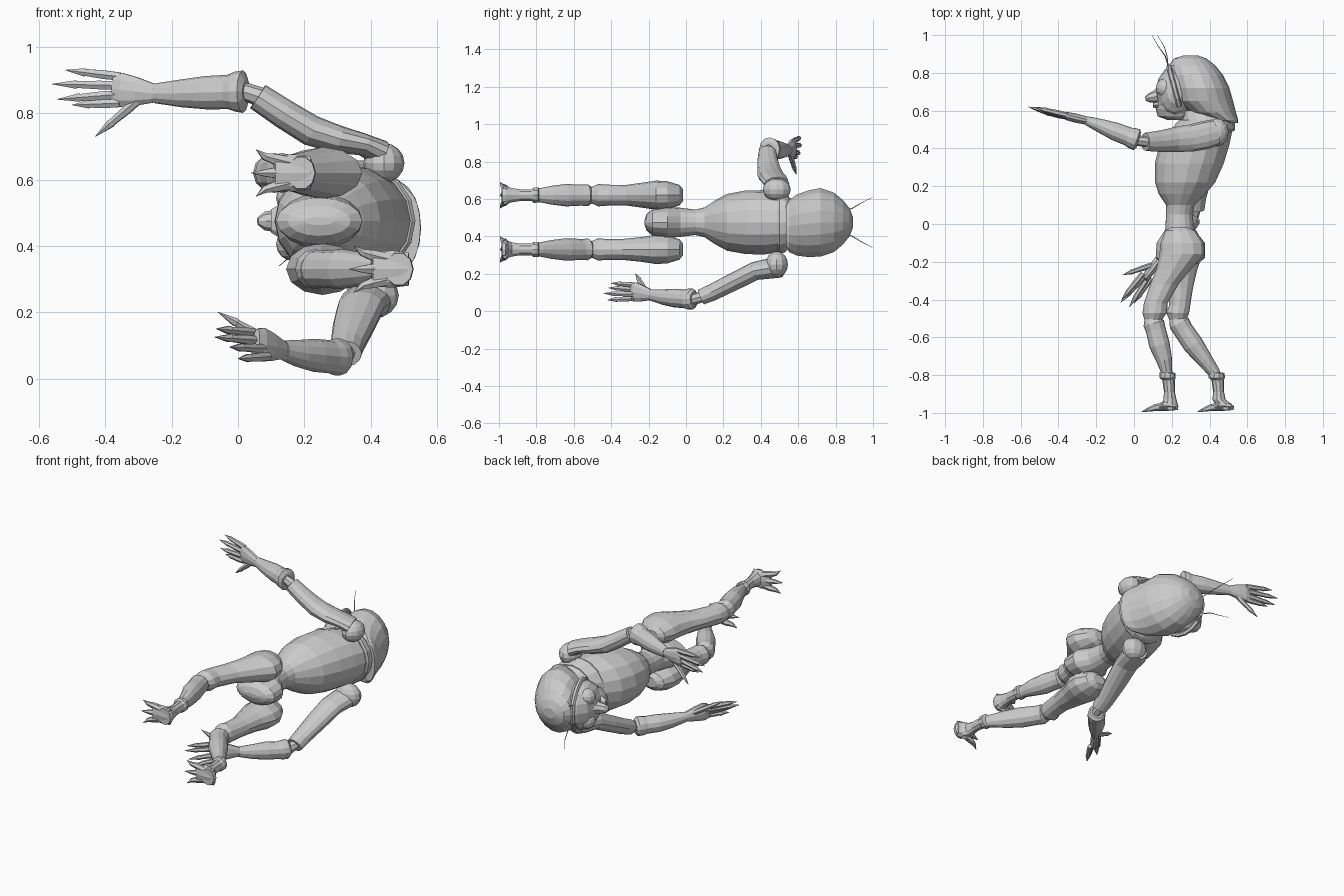
import bpy, bmesh, math
from mathutils import Vector

ZC = 0.475  # symmetry plane of the reclining figure


def tube(name, pts, n=12, axis=None):
    """Loft elliptical rings; each point is x, y, z, radius a, radius b (b leans to z)."""
    bm = bmesh.new()
    c = [Vector(p[:3]) for p in pts]
    rings = []
    for i, p in enumerate(pts):
        t = Vector(axis) if axis else c[min(i + 1, len(c) - 1)] - c[max(i - 1, 0)]
        t.normalize()
        up = Vector((0, 0, 1)) if abs(t.z) < 0.9 else Vector((0, 1, 0))
        b = (up - t * up.dot(t)).normalized()
        a = b.cross(t)
        ra, rb = p[3], p[4] if len(p) > 4 else p[3]
        rings.append([bm.verts.new(c[i] + a * ra * math.cos(k * math.tau / n)
                                   + b * rb * math.sin(k * math.tau / n)) for k in range(n)])
    for r, s in zip(rings, rings[1:]):
        for k in range(n):
            bm.faces.new((r[k], r[(k + 1) % n], s[(k + 1) % n], s[k]))
    bm.faces.new(rings[0])
    bm.faces.new(rings[-1])
    bmesh.ops.recalc_face_normals(bm, faces=bm.faces)
    me = bpy.data.meshes.new(name)
    bm.to_mesh(me)
    bm.free()
    ob = bpy.data.objects.new(name, me)
    bpy.context.collection.objects.link(ob)
    return ob


def profile(name, rows, n=16):
    """Loft along y from rows of y, min x, max x, half depth in z, optional z shift."""
    return tube(name, [((r[1] + r[2]) / 2, r[0], ZC + (r[4] if len(r) > 4 else 0),
                        (r[2] - r[1]) / 2, r[3]) for r in rows], n, (0, 1, 0))


def ball(name, loc, scale):
    bpy.ops.mesh.primitive_uv_sphere_add(segments=12, ring_count=8, radius=1, location=loc)
    ob = bpy.context.object
    ob.name, ob.scale = name, scale
    return ob


# Torso, pelvis and neck
profile("torso", [(-.222, .2, .29, .012), (-.21, .15, .34, .045), (-.18, .115, .375, .07),
                  (-.1, .12, .375, .083), (-.03, .165, .32, .078), (.05, .17, .31, .068),
                  (.1, .17, .32, .08), (.16, .13, .38, .12), (.22, .112, .43, .152),
                  (.32, .11, .475, .17), (.42, .135, .505, .172), (.49, .19, .52, .16),
                  (.55, .25, .525, .135), (.6, .25, .47, .1)])
profile("collar", [(.49, .2, .525, .165), (.5, .2, .535, .17), (.53, .22, .535, .16),
                   (.55, .24, .53, .14)])

# Hooded head
profile("hood", [(.535, .47, .55, .11, -.02), (.55, .4, .552, .14, -.02), (.59, .29, .54, .165, -.015),
                 (.65, .21, .525, .18, -.008), (.72, .2, .505, .186), (.79, .19, .47, .162),
                 (.84, .185, .43, .12), (.875, .21, .385, .075), (.892, .26, .34, .03)], 18)
ball("face", (.215, .695, ZC), (.1, .145, .14))
profile("jaw", [(.55, .18, .27, .05), (.57, .125, .3, .075), (.61, .115, .3, .095),
                (.65, .12, .3, .11)], 12)
tube("nose", [(.16, .7, ZC, .05, .05), (.12, .675, ZC, .035, .035), (.08, .667, ZC, .024, .028),
              (.06, .662, ZC, .01, .012)], 8)
tube("upper_lip", [(.14, .63, ZC, .025, .06), (.1, .63, ZC, .012, .035)], 8)
rim = []
for k in range(13):
    a = math.radians(-35 + 250 * k / 12)
    rim.append((.22 - .035 * math.sin(a), .7 + .132 * math.sin(a),
                ZC + .148 * math.cos(a), .014, .014))
tube("hood_rim", rim, 6)
for s, label in ((1, "upper"), (-1, "lower")):
    ball(label + "_eye", (.165, .72, ZC + s * .07), (.05, .052, .05))
    dx = .03 * (s < 0)
    tube(label + "_antenna", [(.18, .84, ZC + s * .06, .003), (.165 + dx / 3, .89, ZC + s * .075, .003),
                              (.13 + dx, .94, ZC + s * .105, .002),
                              (.095 + dx, .998, ZC + s * .135, .001)], 5)

# Legs: thigh, knee, calf, ankle and clawed foot
def leg(side, z, thigh, shin, ankle, hx):
    y_axis = (0, -1, 0)
    tube(side + "_thigh", [(x, y, z, ra, rb) for x, y, ra, rb in thigh], 12, y_axis)
    tube(side + "_shin", [(x, y, z, ra, rb) for x, y, ra, rb in shin], 12)
    ax, ay = ankle
    tube(side + "_ankle", [(ax - .01, -.785, z, .033), (ax, -.79, z, .042), (ax, -.815, z, .043),
                           (ax + .005, -.825, z, .033), (ax + .01, -.89, z, .029, .033),
                           (ax + .012, -.93, z, .035, .04), (hx - .04, -.965, z, .045, .052),
                           (hx - .04, -.985, z, .042, .05)], 10, y_axis)
    tube(side + "_instep", [(hx - .01, -.968, z, .018, .05), (hx - .06, -.962, z, .028, .056),
                            (hx - .12, -.975, z, .014, .052)], 8)
    for i in (-1, 0, 1):
        tube(side + "_toe", [(hx - .07, -.965, z + i * .03, .02), (hx - .12, -.972, z + i * .042, .018),
                             (hx - .15, -.982, z + i * .05, .012),
                             (hx - (.19 if i == 0 else .175), -.994, z + i * .07, .001)], 6)


leg("upper", .62,
    [(.24, -.015, .04, .03), (.245, -.035, .08, .055), (.255, -.1, .115, .075), (.255, -.16, .12, .078),
     (.21, -.24, .092, .066), (.16, -.32, .075, .055), (.115, -.42, .063, .056),
     (.11, -.47, .065, .06), (.105, -.49, .055, .05), (.1, -.52, .04, .038)],
    [(.1, -.47, .035, .035), (.1, -.505, .045, .045), (.105, -.525, .056, .058), (.115, -.56, .053, .056),
     (.135, -.64, .055, .06), (.16, -.72, .042, .05), (.172, -.78, .03, .038), (.178, -.81, .03, .038)],
    (.178, -.8), .23)
leg("lower", .33,
    [(.25, -.015, .04, .03), (.25, -.035, .08, .055), (.255, -.1, .11, .075), (.255, -.16, .11, .078),
     (.25, -.24, .085, .066), (.25, -.34, .062, .056), (.242, -.43, .056, .056),
     (.232, -.47, .06, .06), (.232, -.49, .053, .05), (.232, -.52, .04, .038)],
    [(.225, -.47, .035, .035), (.23, -.505, .045, .045), (.24, -.525, .056, .058), (.26, -.56, .053, .056),
     (.315, -.64, .055, .06), (.375, -.72, .042, .05), (.42, -.78, .033, .038), (.435, -.81, .03, .038)],
    (.438, -.8), .525)

# Shoulders and arms
ball("upper_shoulder", (.44, .485, .65), (.062, .075, .06))
ball("lower_shoulder", (.405, .485, .25), (.08, .06, .07))
tube("upper_upper_arm", [(.43, .485, .68, .07, .04), (.375, .47, .706, .075, .034),
                         (.3, .455, .722, .072, .042), (.22, .447, .748, .066, .047),
                         (.14, .438, .797, .057, .045), (.06, .435, .85, .048, .042)])
tube("upper_elbow", [(.07, .435, .848, .03), (.03, .44, .862, .028), (-.02, .45, .866, .03)], 8)
tube("upper_forearm", [(.025, .443, .865, .04), (.015, .446, .865, .058, .064),
                       (-.01, .455, .865, .056, .06), (-.03, .463, .864, .05, .052),
                       (-.1, .49, .862, .048, .05), (-.17, .517, .86, .038, .042),
                       (-.25, .547, .86, .024, .03)])
tube("lower_upper_arm", [(.4, .51, .23, .06, .05), (.385, .46, .23, .078, .055),
                         (.37, .37, .215, .072, .05), (.35, .26, .16, .065, .048),
                         (.33, .14, .1, .052, .045), (.325, .08, .075, .048, .042)])
tube("lower_elbow", [(.325, .09, .078, .03), (.315, .045, .065, .03), (.29, .0, .065, .03)], 8)
tube("lower_forearm", [(.315, .045, .065, .04), (.307, .034, .065, .05, .056),
                       (.29, .01, .065, .052, .055), (.275, -.01, .066, .048, .05),
                       (.23, -.06, .07, .05, .05), (.185, -.12, .075, .04, .042),
                       (.135, -.185, .085, .024, .03)])

# Clawed hands
def finger(name, a, b):
    ring = [(*a.lerp(b, f), r) for f, r in ((0, .014), (.3, .015), (.62, .012), (.66, .014), (1, .001))]
    tube(name, ring, 6)


def hand(side, wrist, palm, tips, spread, thumb, thumb_side):
    w, p, s = Vector(wrist), Vector(palm), Vector(spread)
    d = p - w
    tube(side + "_palm", [(*(w - d * .15), .022, .024), (*w, .022, .03), (*(w + d * .45), .024, .045),
                          (*(w + d * .85), .022, .054), (*(p + d * .08), .013, .046)], 10)
    for i, tip in enumerate(tips):
        finger(side + "_finger", p - d * .12 + s * (1 - 2 * i / (len(tips) - 1)), Vector(tip))
    finger(side + "_thumb", w + d * .35 + s * .5 * thumb_side, Vector(thumb))


hand("upper", (-.255, .548, .86), (-.37, .575, .872),
     [(-.52, .615, .93), (-.56, .62, .888), (-.545, .612, .842), (-.5, .595, .825)],
     (0, .005, .04), (-.43, .59, .73), -1)
hand("lower", (.13, -.19, .087), (.06, -.285, .105),
     [(-.065, -.4, .15), (-.07, -.415, .125), (-.025, -.44, .095), (.0, -.42, .06)],
     (-.022, .012, .036), (-.06, -.27, .2), 1)

# Flat-faced style throughout
for ob in bpy.data.objects:
    for poly in ob.data.polygons:
        poly.use_smooth = False
